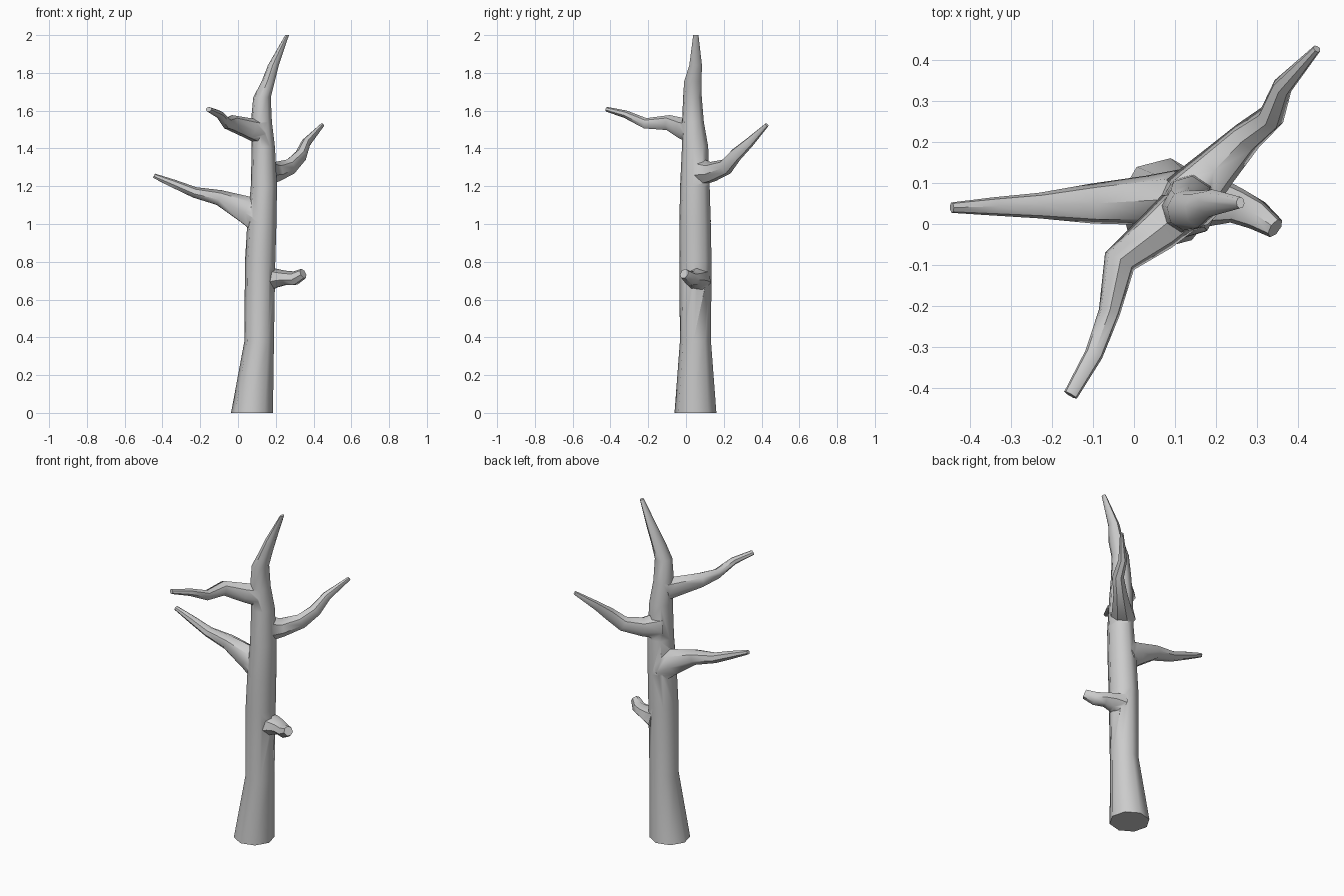
import bpy, bmesh, math
from mathutils import Vector


def tube(name, rings, sides, phase=0.0, flat=False):
    """Capped low-poly tube. Each ring is (x, y, z, radius_a, radius_b)."""
    pts = [Vector(r[:3]) for r in rings]
    bm = bmesh.new()
    loops = []
    for i, r in enumerate(rings):
        if flat:
            u, v = Vector((1, 0, 0)), Vector((0, 1, 0))
        else:
            a = pts[max(i - 1, 0)]
            b = pts[min(i + 1, len(pts) - 1)]
            t = (b - a).normalized()
            u = Vector((0, 0, 1)).cross(t).normalized()
            v = t.cross(u)
        loop = []
        for k in range(sides):
            ang = phase + 2 * math.pi * k / sides
            loop.append(bm.verts.new(pts[i] + u * r[3] * math.cos(ang) + v * r[4] * math.sin(ang)))
        loops.append(loop)
    for lo, hi in zip(loops, loops[1:]):
        for k in range(sides):
            n = (k + 1) % sides
            bm.faces.new((lo[k], lo[n], hi[n], hi[k]))
    bm.faces.new(loops[0][::-1])
    bm.faces.new(loops[-1])
    bmesh.ops.recalc_face_normals(bm, faces=bm.faces)
    mesh = bpy.data.meshes.new(name)
    bm.to_mesh(mesh)
    bm.free()
    obj = bpy.data.objects.new(name, mesh)
    bpy.context.collection.objects.link(obj)
    return obj


# Trunk: flared foot, leaning pointed top
trunk = tube("tree_trunk", [
    (0.074, 0.050, 0.00, 0.112, 0.112),
    (0.112, 0.050, 0.38, 0.079, 0.083),
    (0.117, 0.050, 0.80, 0.081, 0.086),
    (0.126, 0.048, 1.00, 0.078, 0.084),
    (0.137, 0.047, 1.20, 0.070, 0.079),
    (0.134, 0.048, 1.41, 0.062, 0.070),
    (0.124, 0.037, 1.54, 0.056, 0.058),
    (0.127, 0.034, 1.67, 0.047, 0.050),
    (0.160, 0.036, 1.755, 0.035, 0.046),
    (0.187, 0.051, 1.84, 0.029, 0.034),
    (0.260, 0.052, 2.00, 0.010, 0.014),
], 8, math.radians(82), flat=True)

# Branches: wide collars inside the trunk tapering to the tips
branches = {
    "left_branch": [
        (0.12, 0.060, 1.030, 0.075, 0.090),
        (0.04, 0.058, 1.075, 0.062, 0.075),
        (-0.10, 0.050, 1.138, 0.050, 0.043),
        (-0.23, 0.045, 1.166, 0.032, 0.030),
        (-0.34, 0.043, 1.212, 0.023, 0.023),
        (-0.445, 0.040, 1.255, 0.013, 0.013)],
    "stub_branch": [
        (0.150, 0.060, 0.705, 0.075, 0.070),
        (0.205, 0.055, 0.712, 0.060, 0.052),
        (0.250, 0.045, 0.713, 0.045, 0.040),
        (0.300, 0.022, 0.712, 0.038, 0.038),
        (0.345, -0.010, 0.737, 0.026, 0.028)],
    "back_branch": [
        (0.130, 0.060, 1.275, 0.072, 0.080),
        (0.200, 0.135, 1.275, 0.055, 0.054),
        (0.275, 0.212, 1.303, 0.040, 0.043),
        (0.335, 0.262, 1.365, 0.033, 0.036),
        (0.362, 0.335, 1.432, 0.025, 0.026),
        (0.447, 0.428, 1.525, 0.010, 0.011)],
    "front_branch": [
        (0.110, 0.030, 1.490, 0.060, 0.065),
        (0.060, -0.015, 1.505, 0.055, 0.056),
        (-0.035, -0.090, 1.535, 0.042, 0.042),
        (-0.060, -0.215, 1.532, 0.027, 0.029),
        (-0.098, -0.318, 1.580, 0.023, 0.021),
        (-0.155, -0.418, 1.607, 0.018, 0.013)],
}

# Weld every branch into the trunk
bpy.context.view_layer.objects.active = trunk
trunk.select_set(True)
for name, rings in branches.items():
    branch = tube(name, rings, 7, math.pi / 2)
    mod = trunk.modifiers.new(name, 'BOOLEAN')
    mod.operation = 'UNION'
    mod.solver = 'EXACT'
    mod.object = branch
    bpy.ops.object.modifier_apply(modifier=mod.name)
    bpy.data.objects.remove(branch)

bpy.ops.object.shade_smooth_by_angle(angle=math.radians(50))
